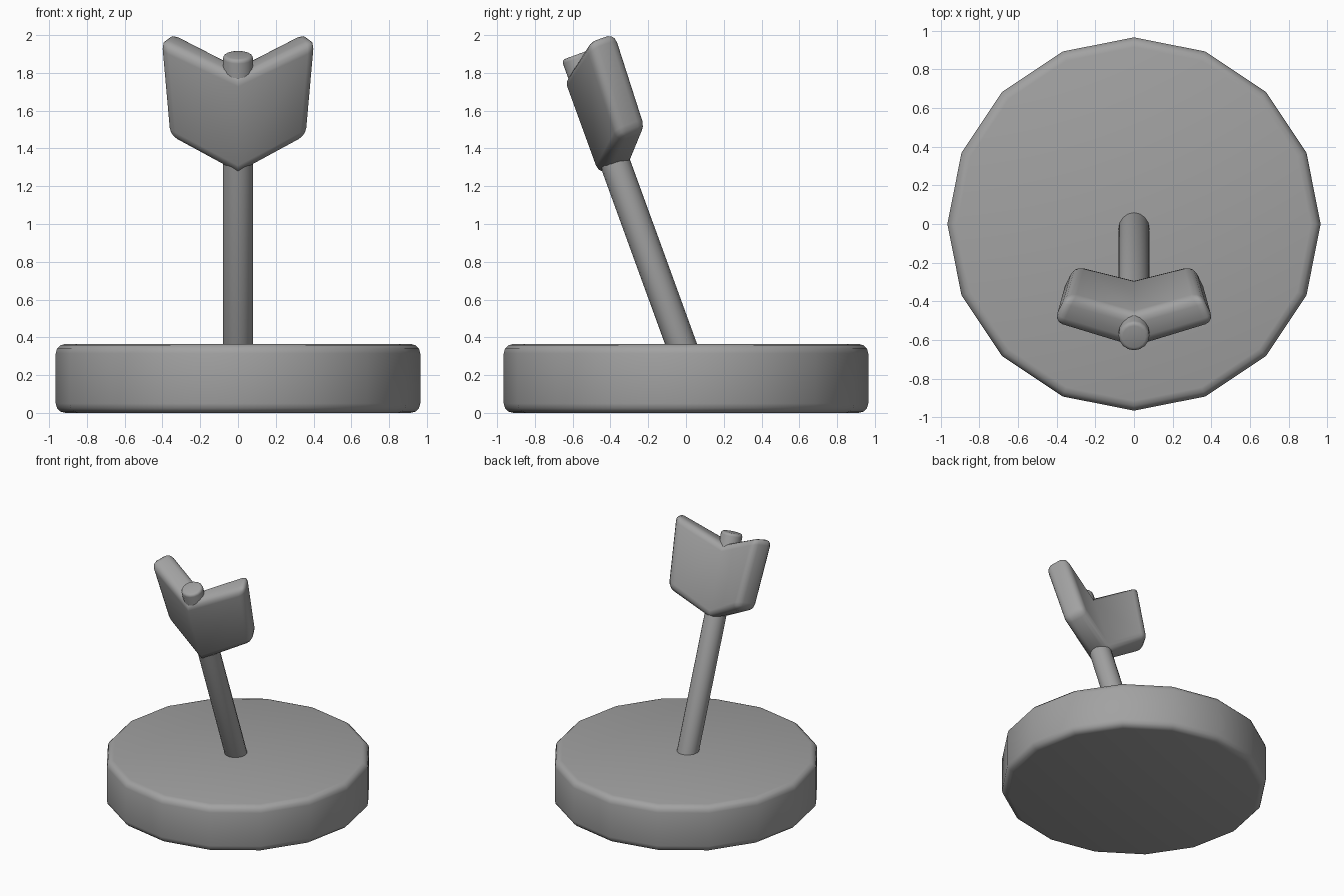
import bpy, bmesh, math
from mathutils import Matrix, Vector

cube = bpy.data.objects.get("Cube")
if cube:
    bpy.data.objects.remove(cube, do_unlink=True)

GREY = 0.36
TILT = math.radians(20)

grey = bpy.data.materials.new("plain grey")
grey.use_nodes = True
grey.diffuse_color = (GREY, GREY, GREY, 1)
grey.node_tree.nodes["Principled BSDF"].inputs["Base Color"].default_value = (GREY, GREY, GREY, 1)


def finish(name, bm, tilt=0.0):
    """Turn a bmesh into a smooth shaded object, leaning it to the front."""
    mesh = bpy.data.meshes.new(name)
    bm.to_mesh(mesh)
    bm.free()
    obj = bpy.data.objects.new(name, mesh)
    bpy.context.collection.objects.link(obj)
    mesh.materials.append(grey)
    obj.rotation_euler.x = tilt
    bpy.ops.object.select_all(action="DESELECT")
    obj.select_set(True)
    bpy.context.view_layer.objects.active = obj
    bpy.ops.object.shade_smooth_by_angle(angle=math.radians(50))
    return obj


def rounded_cylinder(name, sides, radius, bottom, top, round_by, y=0.0, tilt=0.0):
    """Upright cylinder whose two rims are rounded."""
    bm = bmesh.new()
    bmesh.ops.create_cone(bm, cap_ends=True, segments=sides, radius1=radius,
                          radius2=radius, depth=top - bottom,
                          matrix=Matrix.Translation((0, y, (top + bottom) / 2)))
    rims = [e for e in bm.edges if abs(e.verts[0].co.z - e.verts[1].co.z) < 1e-4]
    bmesh.ops.bevel(bm, geom=rims, offset=round_by, segments=3, profile=0.5,
                    affect="EDGES")
    return finish(name, bm, tilt)


# Round base and leaning shaft
rounded_cylinder("base", 16, 0.965, 0.0, 0.365, 0.05)
rounded_cylinder("shaft", 16, 0.08, 0.2, 1.98, 0.02, y=0.1, tilt=TILT)

# Folded fletching: one open-sided vane, mirrored across the spine
bm = bmesh.new()
fold = math.radians(24)
thick = 0.175
along = Vector((math.cos(fold), math.sin(fold)))
across = Vector((-math.sin(fold), math.cos(fold))) * thick
spine_back = thick / math.cos(fold)


def section(width, spine_z, outer_z):
    front = along * width
    back = front + across
    return [bm.verts.new(p) for p in (
        (0, 0, spine_z), (front.x, front.y, outer_z),
        (back.x, back.y, outer_z), (0, spine_back, spine_z))]


low = section(0.41, 1.34, 1.49)
high = section(0.46, 1.89, 2.03)
bm.faces.new(low[::-1])
bm.faces.new(high)
for i in range(3):
    bm.faces.new((low[i], low[i + 1], high[i + 1], high[i]))
bmesh.ops.recalc_face_normals(bm, faces=bm.faces[:])
outer_edges = [e for e in bm.edges if not e.is_boundary]
bmesh.ops.bevel(bm, geom=outer_edges, offset=0.05, segments=3, profile=0.5,
                affect="EDGES")
for v in bm.verts:
    if abs(v.co.x) < 1e-3:
        v.co.x = 0
fletching = finish("fletching", bm, TILT)
mirror = fletching.modifiers.new("other_vane", "MIRROR")
mirror.use_clip = True
